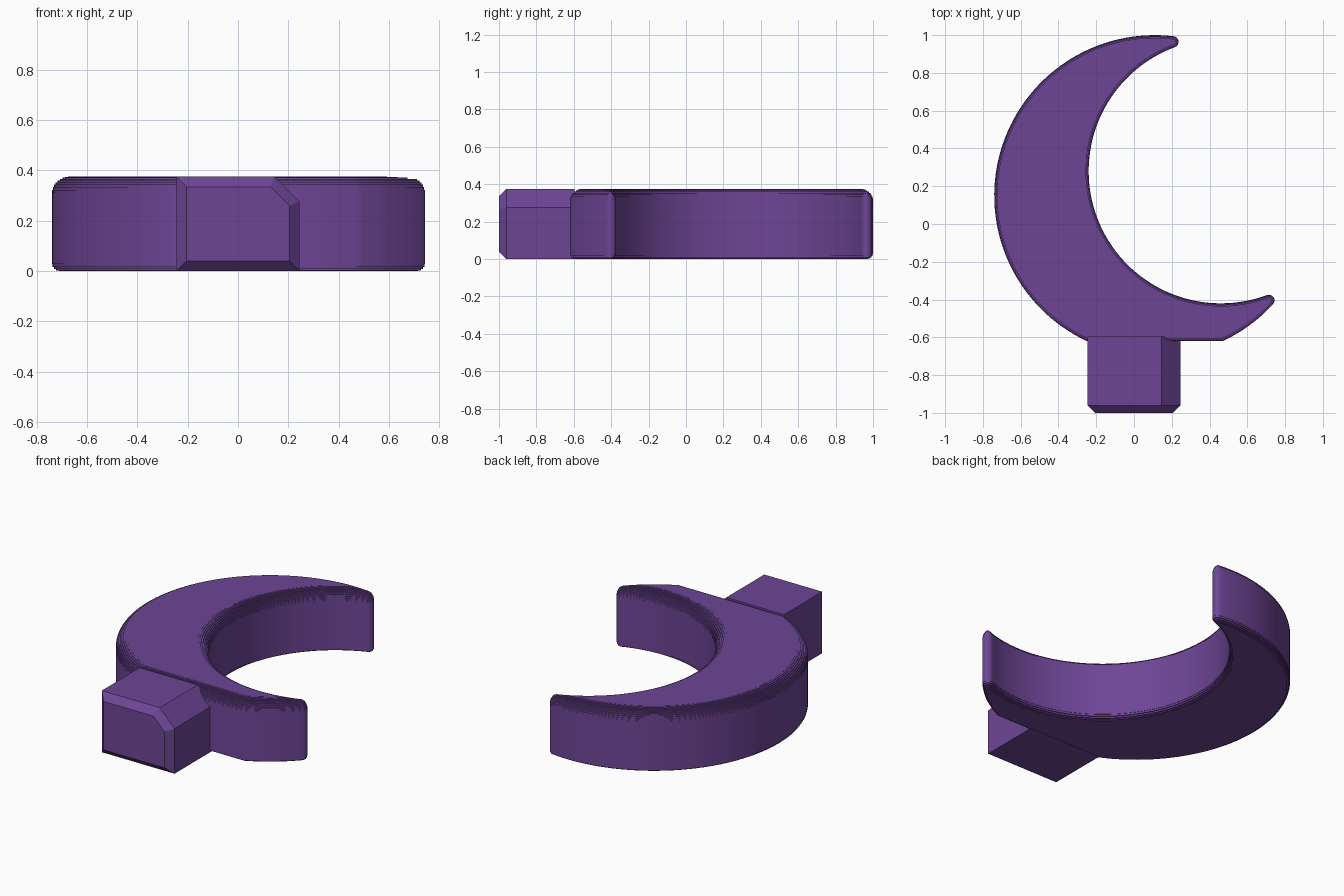
import bpy, bmesh, math
from mathutils import Vector

if "Cube" in bpy.data.objects:
    bpy.data.objects.remove(bpy.data.objects["Cube"])

H = 0.375                                   # overall thickness
OUT_C, OUT_R = Vector((0.11, 0.15)), 0.85   # outer circle of the crescent
IN_C, IN_R = Vector((0.46, 0.28)), 0.70     # inner circle
TIP_R, BASE_Y = 0.03, -0.62                 # tip rounding, flat base

purple = bpy.data.materials.new("purple")
purple.diffuse_color = (0.155, 0.060, 0.305, 1)
purple.use_nodes = True
purple.node_tree.nodes["Principled BSDF"].inputs["Base Color"].default_value = purple.diffuse_color


def arc(c, r, a0, a1, n):
    return [c + r * Vector((math.cos(a0 + (a1 - a0) * i / n), math.sin(a0 + (a1 - a0) * i / n)))
            for i in range(n + 1)]


def angle(v):
    return math.atan2(v.y, v.x)


def crescent_outline(d):
    """Crescent outline moved inward by d, always with the same point count."""
    q = max(TIP_R, d)
    ro, ri = OUT_R - q, IN_R + q
    axis = IN_C - OUT_C
    dist = axis.length
    axis = axis / dist
    a = (ro * ro - ri * ri + dist * dist) / (2 * dist)
    side = Vector((-axis.y, axis.x)) * math.sqrt(ro * ro - a * a)
    top, low = OUT_C + axis * a + side, OUT_C + axis * a - side
    R, r, t = OUT_R - d, IN_R + d, max(0.0, TIP_R - d)
    cut = math.asin((BASE_Y + d - OUT_C.y) / R)
    tau = 2 * math.pi

    def tip(p, v0, v1):
        a0 = angle(v0)
        return arc(p, t, a0, a0 + (angle(v1) - a0) % tau, 8)

    pts = arc(OUT_C, R, angle(top - OUT_C), math.pi - cut, 64)
    pts += arc(OUT_C, R, cut, angle(low - OUT_C), 12)
    pts += tip(low, low - OUT_C, IN_C - low)
    pts += arc(IN_C, r, angle(low - IN_C), angle(top - IN_C) - tau, 72)
    pts += tip(top, IN_C - top, top - OUT_C)
    return pts


def loft(name, rings):
    """Skin a list of equal-length point rings and cap both ends."""
    bm = bmesh.new()
    loops = [[bm.verts.new(p) for p in ring] for ring in rings]
    n = len(loops[0])
    for lo, hi in zip(loops, loops[1:]):
        for i in range(n):
            j = (i + 1) % n
            bm.faces.new((lo[i], lo[j], hi[j], hi[i]))
    bm.faces.new(loops[0][::-1])
    bm.faces.new(loops[-1])
    bmesh.ops.remove_doubles(bm, verts=bm.verts, dist=1e-5)
    bmesh.ops.recalc_face_normals(bm, faces=bm.faces)
    mesh = bpy.data.meshes.new(name)
    bm.to_mesh(mesh)
    bm.free()
    mesh.materials.append(purple)
    ob = bpy.data.objects.new(name, mesh)
    bpy.context.collection.objects.link(ob)
    return ob


def steps(radius, n):
    """Terraced quarter round: (inset, drop from the flat face), outermost first."""
    prof = []
    for i in range(n + 1):
        a = math.pi / 2 * i / n
        prof.append((radius * (1 - math.cos(a)), radius * (1 - math.sin(a))))
    out = [prof[0]]
    for (d0, _), (d1, z1) in zip(prof, prof[1:]):
        out += [(d0, z1), (d1, z1)]
    return out


# Crescent with finely terraced rounded rims
profile = [(d, z) for d, z in reversed(steps(0.04, 5))]
profile += [(d, H - z) for d, z in steps(0.075, 10)]
crescent = loft("crescent", [[(p.x, p.y, z) for p in crescent_outline(d)] for d, z in profile])
bpy.context.view_layer.objects.active = crescent
crescent.select_set(True)
bpy.ops.object.shade_smooth_by_angle(angle=math.radians(30))

# Stem block with one chamfered long edge and a bevelled front
W, B = 0.245, 0.04
section = [(-W, 0), (W, 0), (W, 0.275), (0.145, H), (-W, H)]
front = [(-W + B, B), (W - B, B), (W - B, 0.26), (0.13, H - B), (-W + B, H - B)]
loft("stem", [[(x, y, z) for x, z in pts]
              for y, pts in ((-1.0, front), (-1.0 + B, section), (-0.595, section))])
